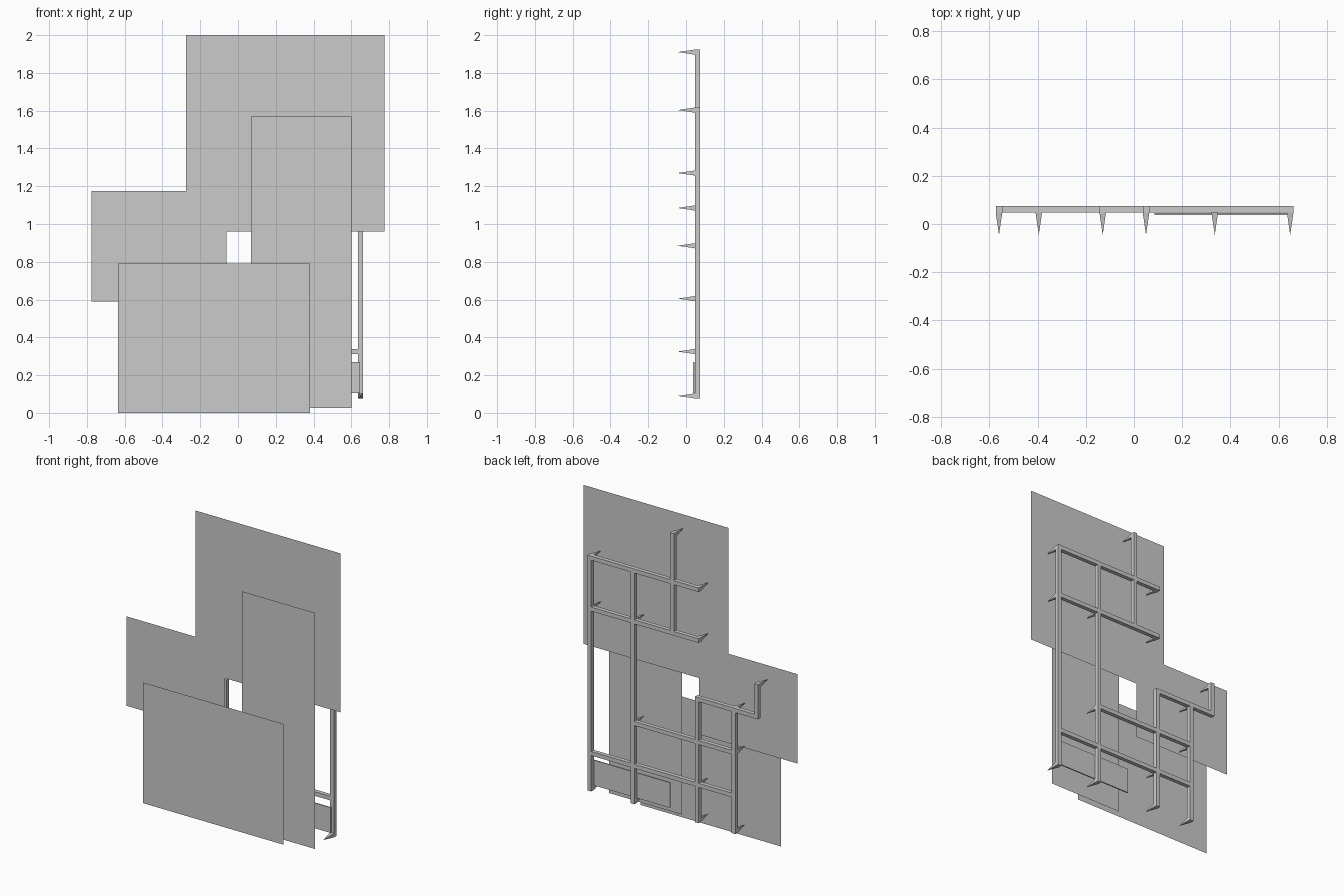
import bpy, bmesh

if "Cube" in bpy.data.objects:
    bpy.data.objects.remove(bpy.data.objects["Cube"])

W = 0.027              # bar width
Y0, Y1 = 0.047, 0.074  # bar front / back
TIP = -0.045           # spike tips


def add_box(bm, x0, x1, y0, y1, z0, z1):
    v = bmesh.ops.create_cube(bm, size=1)["verts"]
    for p in v:
        p.co.x = x1 if p.co.x > 0 else x0
        p.co.y = y1 if p.co.y > 0 else y0
        p.co.z = z1 if p.co.z > 0 else z0


def finish(bm, name):
    mesh = bpy.data.meshes.new(name)
    bm.to_mesh(mesh)
    bm.free()
    obj = bpy.data.objects.new(name, mesh)
    bpy.context.collection.objects.link(obj)
    return obj


def panel(name, x0, x1, z0, z1, y):
    bm = bmesh.new()
    bm.faces.new([bm.verts.new(c) for c in
                  ((x0, y, z0), (x1, y, z0), (x1, y, z1), (x0, y, z1))])
    finish(bm, name)


# Thin overlapping panels, layered in depth
panel("upper_panel", -0.275, 0.775, 0.96, 2.0, -0.045)
panel("left_panel", -0.775, -0.06, 0.59, 1.175, -0.047)
panel("right_panel", 0.07, 0.60, 0.025, 1.57, -0.06)
panel("lower_panel", -0.635, 0.38, 0.0, 0.79, -0.074)

# Grid lines shared by the bars and spikes
XA, XB, XC, XD, XE, XF = -0.56, -0.395, -0.13, 0.05, 0.335, 0.648
Z1, Z2, Z3, Z4, Z5, Z6, Z7, Z8 = 0.09, 0.325, 0.605, 0.885, 1.085, 1.27, 1.603, 1.91
h = W / 2

# Upright bars
bm = bmesh.new()
for x, z0, z1 in ((XF, Z1, Z7), (XE, Z1, Z7), (XD, Z6, Z8),
                  (XC, Z1, Z4), (XB, Z1, Z4), (XA, Z4, Z5)):
    add_box(bm, x - h, x + h, Y0, Y1, z0 - h, z1 + h)
finish(bm, "upright_bars")

# Cross bars
bm = bmesh.new()
for z, x0, x1 in ((Z7, XC, XF), (Z6, XC, XF), (Z4, XA, XC),
                  (Z3, XB, XE), (Z2, XB, XF)):
    add_box(bm, x0 - h, x1 + h, Y0, Y1, z - h, z + h)
finish(bm, "cross_bars")

# Spikes reaching from the bars to the panels
bm = bmesh.new()
for x, z in ((XF, Z7), (XD, Z8), (XC, Z7), (XC, Z6), (XE, Z6), (XE, Z3),
             (XA, Z5), (XB, Z4), (XB, Z3), (XC, Z2), (XF, Z1), (XE, Z1),
             (XC, Z1), (XB, Z1), (XF, Z6)):
    base = [bm.verts.new((x + a * h, Y0, z + b * h))
            for a, b in ((-1, -1), (1, -1), (1, 1), (-1, 1))]
    tip = bm.verts.new((x, TIP, z))
    bm.faces.new(base)
    for i in range(4):
        bm.faces.new((base[i], base[(i + 1) % 4], tip))
bmesh.ops.recalc_face_normals(bm, faces=bm.faces)
finish(bm, "mount_spikes")

# Small plate behind the lower right corner
bm = bmesh.new()
add_box(bm, 0.085, 0.645, 0.037, 0.045, 0.105, 0.27)
finish(bm, "back_plate")
